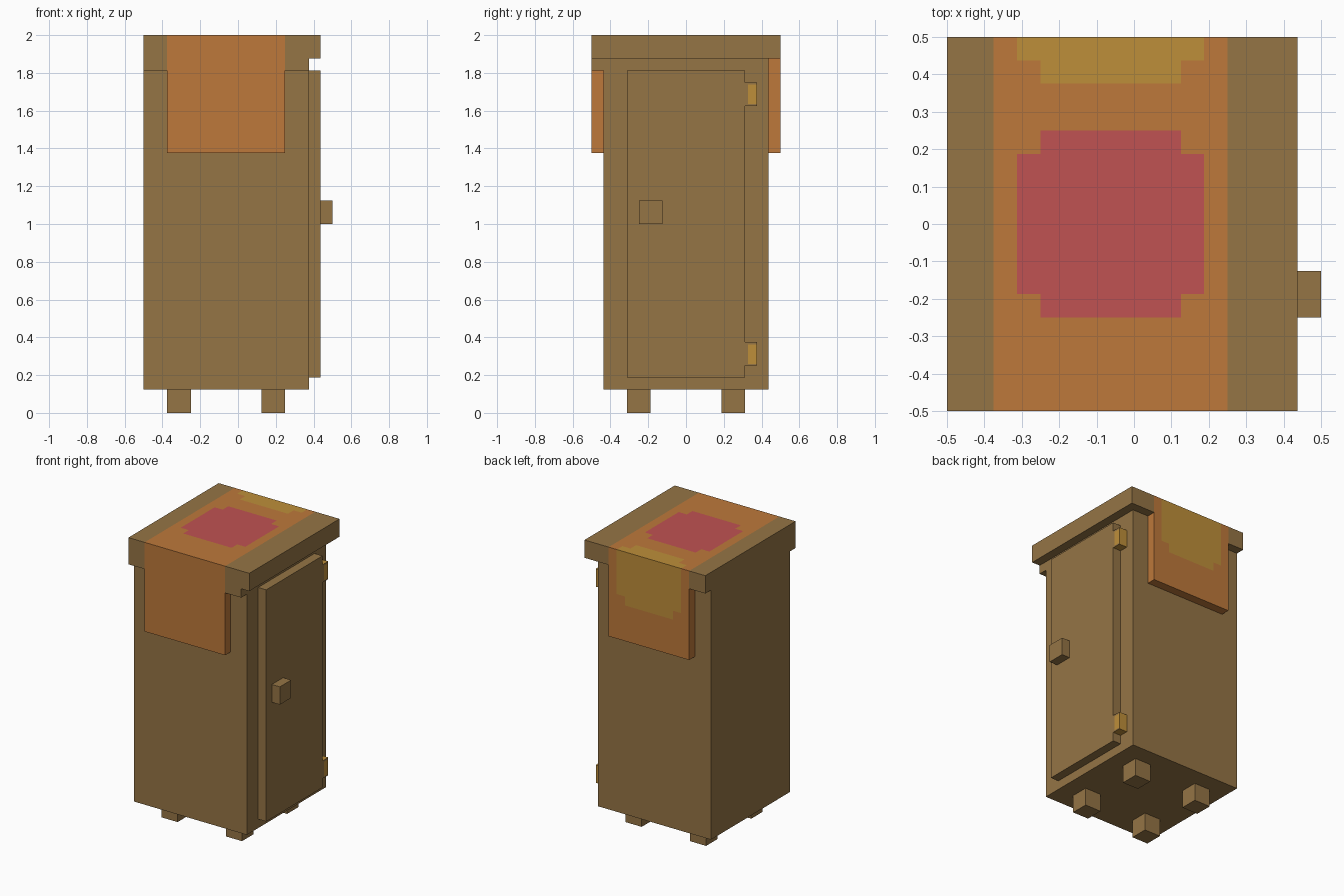
import bpy
import bmesh

if "Cube" in bpy.data.objects:
    bpy.data.objects.remove(bpy.data.objects["Cube"])

U = 1 / 16  # every dimension is a multiple of this unit


def make_material(name, rgb):
    m = bpy.data.materials.new(name)
    m.diffuse_color = (*rgb, 1)
    m.use_nodes = True
    m.node_tree.nodes["Principled BSDF"].inputs["Base Color"].default_value = m.diffuse_color
    return m


MATS = [make_material("brown wood", (0.300, 0.177, 0.060)),
        make_material("orange cloth", (0.509, 0.190, 0.043)),
        make_material("red pattern", (0.527, 0.084, 0.084)),
        make_material("yellow gold", (0.515, 0.272, 0.042))]
WOOD, ORANGE, RED, GOLD = range(4)


def box(name, x, y, z, colour, cuts=((), (), ())):
    """Box from unit ranges; cuts slice it per axis, colour is an index or rule(centre, normal)."""
    bm = bmesh.new()
    bmesh.ops.create_cube(bm, size=1)
    for v in bm.verts:
        v.co = [r[0] if c < 0 else r[1] for c, r in zip(v.co, (x, y, z))]
    for axis in range(3):
        for c in cuts[axis]:
            co, no = [0, 0, 0], [0, 0, 0]
            co[axis], no[axis] = c, 1
            bmesh.ops.bisect_plane(bm, geom=bm.verts[:] + bm.edges[:] + bm.faces[:],
                                   plane_co=co, plane_no=no)
    bm.normal_update()
    for f in bm.faces:
        f.material_index = colour(f.calc_center_median(), f.normal) if callable(colour) else colour
    for v in bm.verts:
        v.co *= U
    me = bpy.data.meshes.new(name)
    bm.to_mesh(me)
    bm.free()
    for m in MATS:
        me.materials.append(m)
    ob = bpy.data.objects.new(name, me)
    bpy.context.collection.objects.link(ob)
    return ob


def notched(u, v, half_u, half_v):
    """Inside a rectangle whose corners are notched by one unit."""
    u, v = abs(u), abs(v)
    return u < half_u and v < half_v and not (u > half_u - 1 and v > half_v - 1)


def cloth_colour(c, n):
    # runner wrapped over the lid: pattern is unrolled along its length
    along = c.y if n.z > 0.5 else 8 + (32 - c.z)
    if n.z > 0.5 and notched(c.x + 1, c.y, 4, 4):
        return RED
    if (n.z > 0.5 or n.y > 0.5) and notched(c.x + 1, along - 10, 4, 4):
        return GOLD
    return ORANGE


def lid_colour(c, n):
    if -6 < c.x < 4 and n.z > -0.5 and abs(n.x) < 0.5:
        return cloth_colour(c, n)
    return WOOD


# cabinet body and feet
box("cabinet_body", (-8, 6), (-7, 7), (2, 30), WOOD)
for x in (-6, 2):
    for y in (-5, 3):
        box("foot", (x, x + 2), (y, y + 2), (0, 2), WOOD)

# lid with the cloth band painted across it
PATTERN_X = (-5, -4, 2, 3)
box("lid", (-8, 7), (-8, 8), (30, 32), lid_colour,
    ((-6, *PATTERN_X, 4), (-4, -3, 3, 4, 6, 7), ()))

# lip under the front edge of the lid, on both sides of the cloth
box("front_lip_left", (-8, -6), (-8, -7), (29, 30), WOOD)
box("front_lip_right", (4, 6), (-8, -7), (29, 30), WOOD)

# hanging cloth ends
box("cloth_front", (-6, 4), (-8, -7), (22, 30), ORANGE)
box("cloth_back", (-6, 4), (7, 8), (22, 30), cloth_colour, (PATTERN_X, (), (26, 27)))

# door, knob and hinges
box("door", (6, 7), (-5, 5), (3, 29), WOOD)
box("door_knob", (7, 8), (-4, -2), (16, 18), WOOD)
for z in (4, 26):
    def hinge_colour(c, n, z=z):
        worn = n.x > 0.5 and (c.y < 5.25 or not z + 0.15 < c.z < z + 1.8)
        return WOOD if worn else GOLD
    box("hinge", (6, 7), (5, 6), (z, z + 2), hinge_colour,
        ((), (5.25,), (z + 0.15, z + 1.8)))
